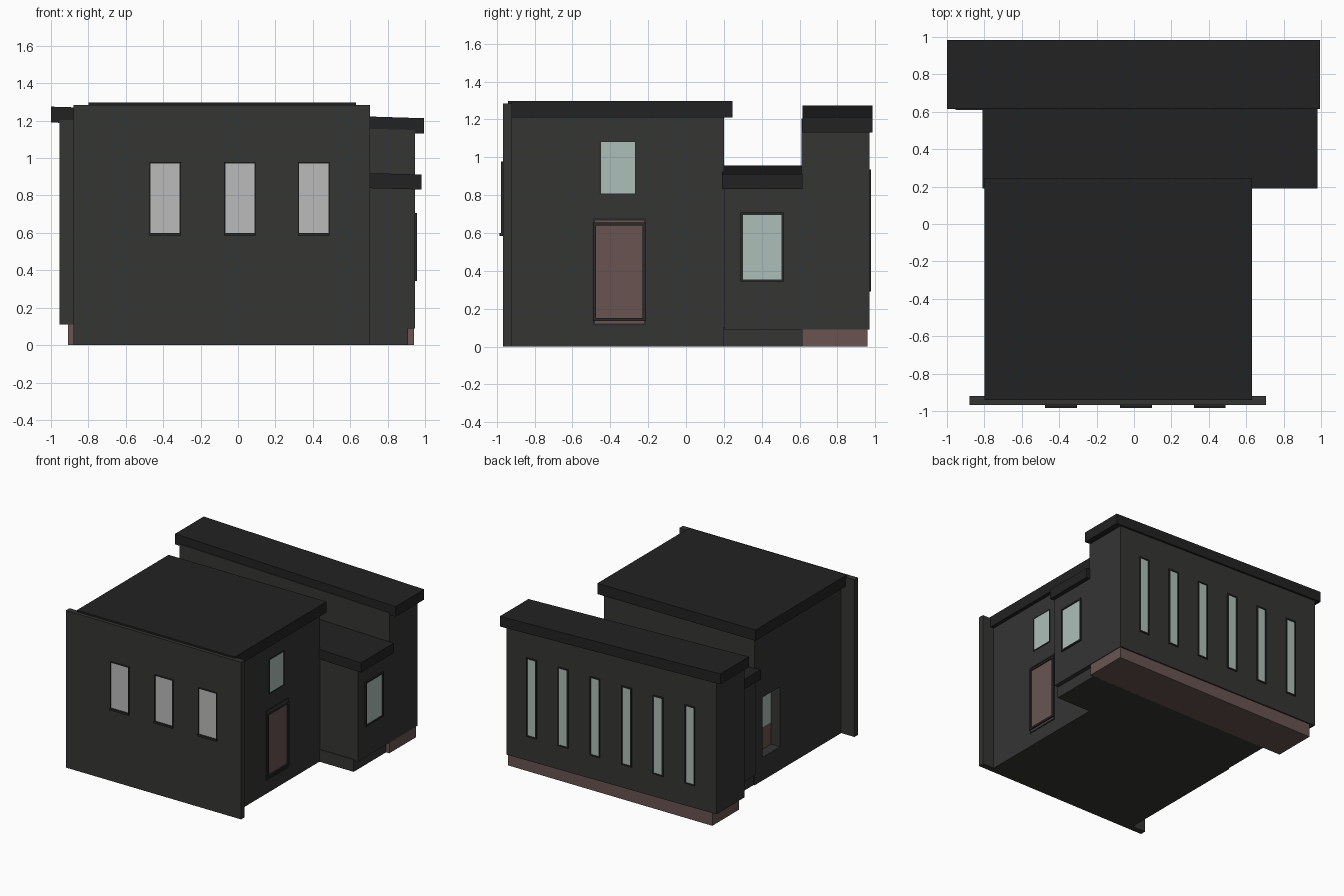
import bpy, bmesh
from mathutils import Vector

if "Cube" in bpy.data.objects:
    bpy.data.objects.remove(bpy.data.objects["Cube"])


def material(name, rgb):
    m = bpy.data.materials.new(name)
    m.diffuse_color = (*rgb, 1)
    m.use_nodes = True
    m.node_tree.nodes["Principled BSDF"].inputs["Base Color"].default_value = m.diffuse_color
    return m


WALL = material("wall_charcoal", (0.035, 0.035, 0.034))
ROOF = material("roof_black", (0.016, 0.016, 0.016))
TRIM = material("trim_dark", (0.022, 0.023, 0.022))
BROWN = material("brown", (0.14, 0.088, 0.083))
GLASS = material("pale_glass", (0.42, 0.52, 0.49))
WHITE = material("white_glass", (0.5, 0.5, 0.5))


def boxes(name, spans, mat, rise=(0, 0)):
    """One object from (x0,x1,y0,y1,z0,z1) spans; rise lifts bottom/top at the left end."""
    bm = bmesh.new()
    for x0, x1, y0, y1, z0, z1 in spans:
        x0, x1 = sorted((x0, x1))
        y0, y1 = sorted((y0, y1))
        for v in bmesh.ops.create_cube(bm, size=1)["verts"]:
            top, left = v.co.z > 0, v.co.x < 0
            v.co = Vector((x0 if left else x1, y1 if v.co.y > 0 else y0,
                           (z1 if top else z0) + (rise[top] if left else 0)))
    me = bpy.data.meshes.new(name)
    bm.to_mesh(me)
    bm.free()
    me.materials.append(mat)
    ob = bpy.data.objects.new(name, me)
    bpy.context.collection.objects.link(ob)
    return ob


def box(name, x0, x1, y0, y1, z0, z1, mat, rise=(0, 0)):
    return boxes(name, [(x0, x1, y0, y1, z0, z1)], mat, rise)


def opening(name, side, wall, u0, u1, z0, z1, mat, border=0.012, depth=0.012):
    """Framed pane on a wall; side is front, back or right."""
    def span(a, b, d, c, e):
        if side == "right":
            return (wall - 0.01, wall + d, a, b, c, e)
        s = -1 if side == "front" else 1
        return (a, b, wall - s * 0.01, wall + s * d, c, e)
    b = border
    boxes(name + "_frame", [span(u0 - b, u0, depth, z0 - b, z1 + b),
                            span(u1, u1 + b, depth, z0 - b, z1 + b),
                            span(u0, u1, depth, z0 - b, z0),
                            span(u0, u1, depth, z1, z1 + b)], TRIM)
    boxes(name + "_pane", [span(u0, u1, depth * 0.4, z0, z1)], mat)


# Main hall with a recessed side entrance on the left
hall = box("main_hall", -0.76, 0.60, -0.93, 0.20, 0, 1.23, WALL)
cutter = box("entrance_cutter", -0.9, -0.67, -0.13, 0.10, 0.19, 0.68, WALL)
cutter.hide_render = True
cutter.hide_viewport = True
cut = hall.modifiers.new("entrance", "BOOLEAN")
cut.operation = "DIFFERENCE"
cut.object = cutter
box("side_entrance_panel", -0.68, -0.665, -0.13, 0.10, 0.19, 0.37, BROWN)
box("side_entrance_glass", -0.68, -0.665, -0.13, 0.10, 0.37, 0.68, GLASS)
box("main_roof", -0.80, 0.63, -0.94, 0.245, 1.21, 1.298, ROOF)

# Front screen wall with three windows and sills
box("front_wall", -0.88, 0.705, -0.967, -0.92, 0, 1.285, WALL)
for i, x in enumerate((-0.39, 0.01, 0.405)):
    opening(f"front_window_{i + 1}", "front", -0.967, x - 0.078, x + 0.078,
            0.60, 0.972, WHITE, 0.006, 0.010)
    box(f"front_sill_{i + 1}", x - 0.085, x + 0.085, -0.985, -0.96, 0.585, 0.60, TRIM)

# Right side door and upper window
opening("side_door", "right", 0.60, -0.475, -0.23, 0.15, 0.64, BROWN, 0.016, 0.014)
opening("side_door_surround", "right", 0.60, -0.482, -0.223, 0.122, 0.667, BROWN, 0.012, 0.006)
opening("upper_window", "right", 0.60, -0.45, -0.27, 0.81, 1.08, GLASS, 0.006, 0.006)

# Low link block with tilted roof
box("link_base", -0.75, 0.91, 0.195, 0.62, 0, 0.10, WALL)
box("link_block", -0.77, 0.945, 0.20, 0.62, 0.09, 0.85, WALL, (0, 0.045))
box("link_roof", -0.81, 0.98, 0.19, 0.615, 0.832, 0.912, ROOF, (0.045, 0.045))
opening("link_window", "right", 0.945, 0.30, 0.505, 0.355, 0.695, GLASS)

# Rear wing with plinth, tilted roof and six slit windows
box("rear_plinth", -0.91, 0.94, 0.612, 0.96, 0, 0.12, BROWN)
box("rear_wing", -0.955, 0.945, 0.61, 0.97, 0.09, 1.15, WALL, (0.02, 0.055))
box("rear_roof", -1.0, 0.995, 0.615, 0.985, 1.13, 1.213, ROOF, (0.06, 0.062))
for i in range(6):
    x = 0.716 - i * 0.2865
    opening(f"rear_window_{i + 1}", "back", 0.97, x - 0.036, x + 0.036,
            0.30, 0.925, GLASS, 0.010, 0.009)
